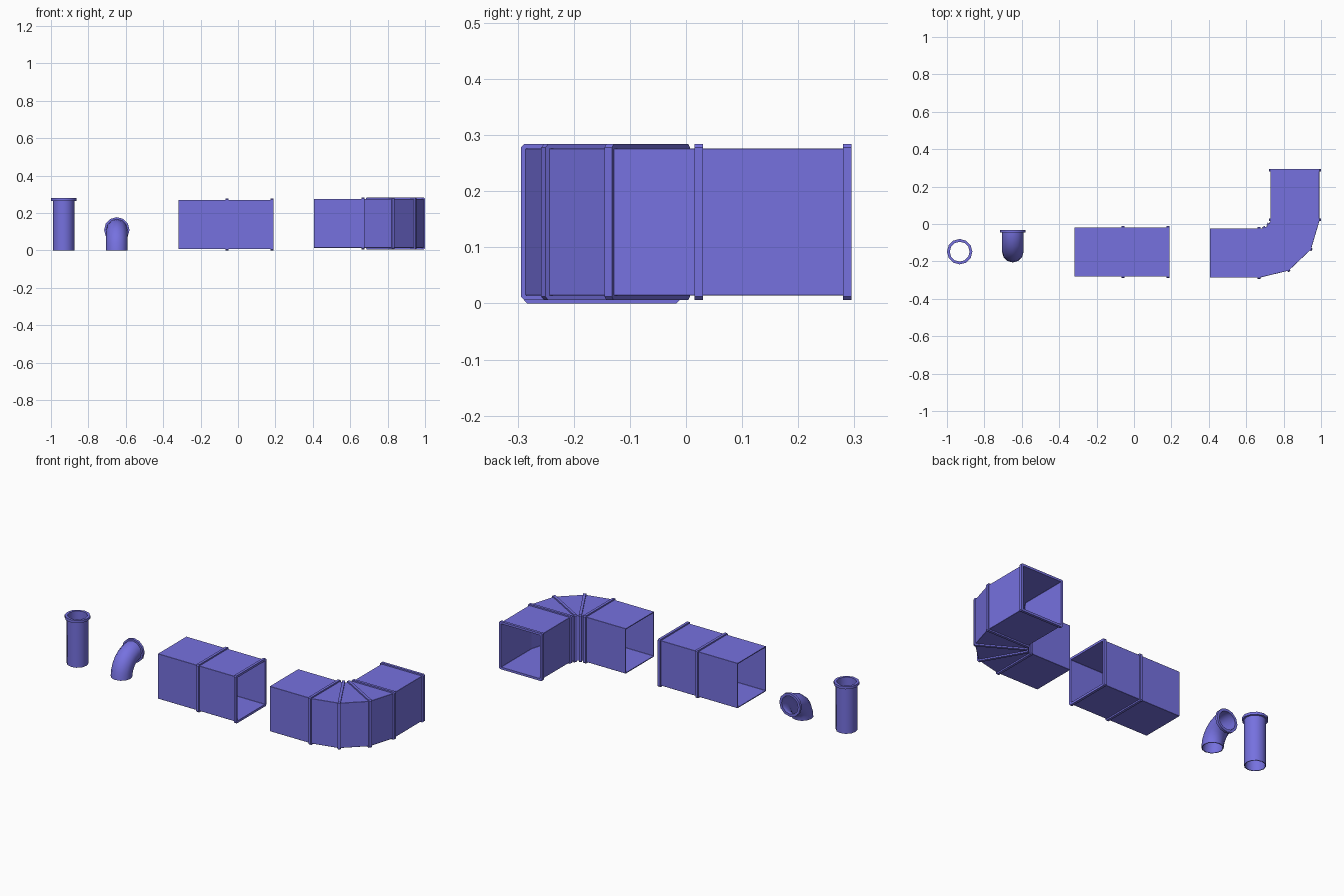
import bpy, bmesh, math
from mathutils import Vector

if "Cube" in bpy.data.objects:
    bpy.data.objects.remove(bpy.data.objects["Cube"])

paint = bpy.data.materials.new("violet_blue")
paint.diffuse_color = (0.18, 0.165, 0.74, 1)
paint.use_nodes = True
paint.node_tree.nodes["Principled BSDF"].inputs["Base Color"].default_value = paint.diffuse_color

Z = Vector((0, 0, 1))
LIP = 0.015                      # flange thickness along the run


def square(h, c):
    """Square section with lightly clipped corners."""
    k = h - c
    return [(h, -k), (h, k), (k, h), (-k, h), (-h, k), (-h, -k), (-k, -h), (k, -h)]


def circle(r, n=12):
    return [(r * math.cos(math.tau * i / n), r * math.sin(math.tau * i / n)) for i in range(n)]


def hollow(name, frames, wall, bore, flange, smooth=False):
    """Thin tube along frames (point, direction, side, up), flanged at the last frame."""
    p, d, s, u = frames[-1]
    neck = (p - d * LIP, d, s, u)
    run = frames[:-1] + [neck]
    loops = [(f, wall) for f in run] + [(neck, flange), (frames[-1], flange), (frames[-1], bore)]
    loops += [(f, bore) for f in reversed(run)]
    bm = bmesh.new()
    rings = [[bm.verts.new(f[0] + f[2] * a + f[3] * b) for a, b in sec] for f, sec in loops]
    for i, r in enumerate(rings):
        q = rings[(i + 1) % len(rings)]
        for j in range(len(r)):
            k = (j + 1) % len(r)
            bm.faces.new((r[j], r[k], q[k], q[j]))
    bmesh.ops.recalc_face_normals(bm, faces=bm.faces)
    me = bpy.data.meshes.new(name)
    bm.to_mesh(me)
    bm.free()
    me.materials.append(paint)
    ob = bpy.data.objects.new(name, me)
    bpy.context.collection.objects.link(ob)
    if smooth:
        bpy.ops.object.select_all(action='DESELECT')
        ob.select_set(True)
        bpy.context.view_layer.objects.active = ob
        bpy.ops.object.shade_smooth_by_angle(angle=math.radians(40))


def flat(x, y, z, deg):
    """Frame lying in the ground plane, heading deg from +x."""
    a = math.radians(deg)
    d = Vector((math.cos(a), math.sin(a), 0))
    return (Vector((x, y, z)), d, Vector((d.y, -d.x, 0)), Z)


DUCT = (square(0.131, 0.001), square(0.126, 0.001), square(0.139, 0.006))
PIPE = (circle(0.0575), circle(0.053), circle(0.068))

# straight square duct, two sections
for i, (x0, x1) in enumerate([(-0.319, -0.052), (-0.052, 0.19)]):
    hollow(f"straight_duct_{i + 1}", [flat(x0, -0.15, 0.139, 0), flat(x1, -0.15, 0.139, 0)], *DUCT)

# square duct bend: leg in, three wedge sections, leg out
CX, CY, R, H = 0.675, 0.03, 0.185, 0.145


def bend(deg):
    a = math.radians(deg)
    return flat(CX + R * math.sin(a), CY - R * math.cos(a), H, deg)


hollow("bend_leg_in", [flat(0.406, CY - R, H, 0), bend(0)], *DUCT)
for i in range(3):
    hollow(f"bend_wedge_{i + 1}", [bend(30 * i), bend(30 * i + 30)], *DUCT)
hollow("bend_leg_out", [bend(90), flat(CX + R, 0.295, H, 90)], *DUCT)

# upright round pipe
X, Y = Vector((1, 0, 0)), Vector((0, 1, 0))
hollow("round_pipe", [(Vector((-0.932, -0.148, z)), Z, X, Y) for z in (0, 0.28)], *PIPE, smooth=True)

# round pipe elbow, turning from up to backwards
r = 0.11
elbow = []
for i in range(7):
    a = math.radians(15 * i)
    d = Y * math.sin(a) + Z * math.cos(a)
    u = Y * math.cos(a) - Z * math.sin(a)
    elbow.append((Vector((-0.648, -0.148 + r * (1 - math.cos(a)), r * math.sin(a))), d, X, u))
p, d, s, u = elbow[-1]
elbow.append((p + d * (LIP - 0.008), d, s, u))
elbow[-2] = (p - d * 0.009, d, s, u)
hollow("round_elbow", elbow, *PIPE, smooth=True)
